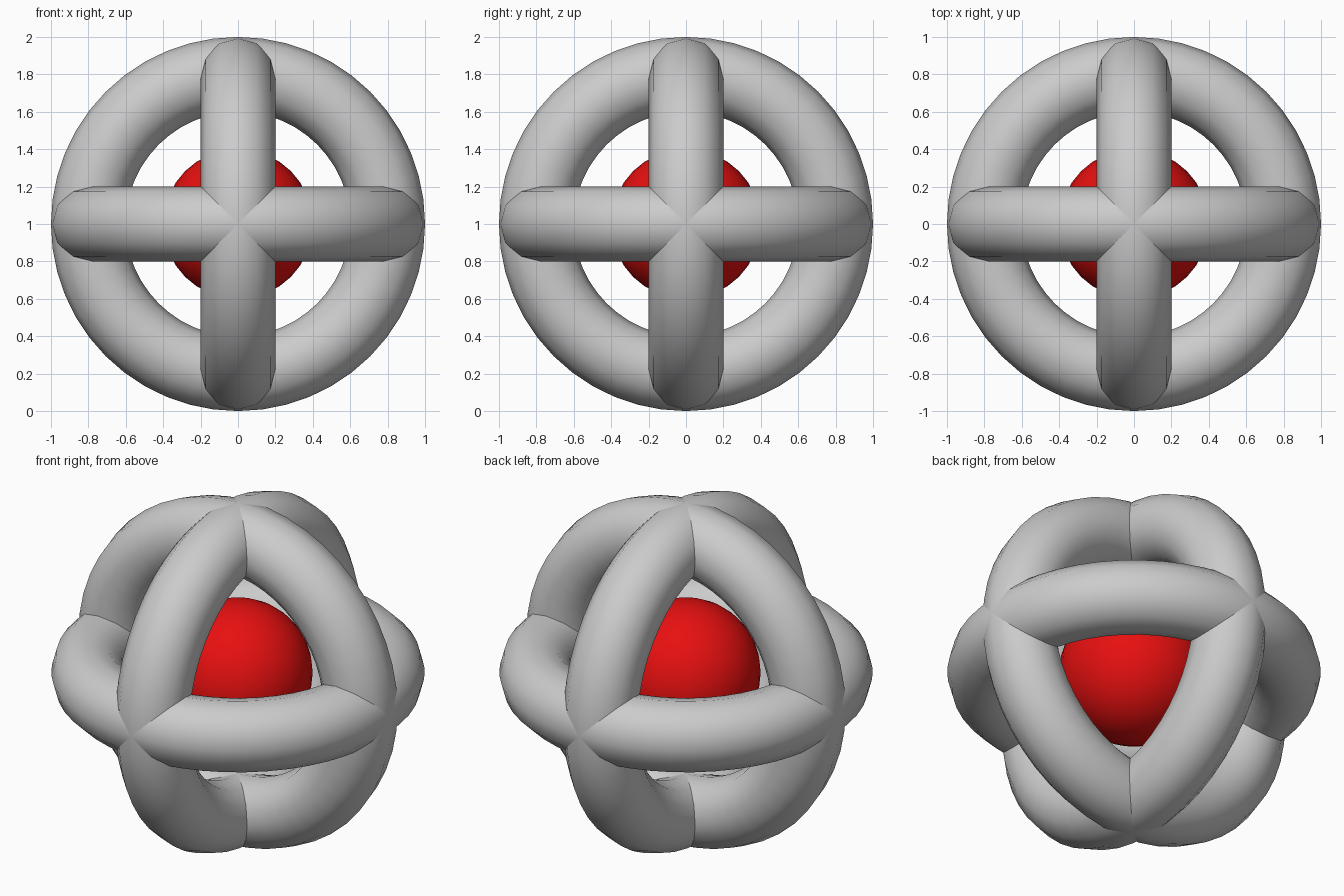
import bpy
from math import pi

if "Cube" in bpy.data.objects:
    bpy.data.objects.remove(bpy.data.objects["Cube"])

CENTRE = (0, 0, 1)

# Three interlocking rings, one per axis plane
for name, rot in (("ring_horizontal", (0, 0, 0)),
                  ("ring_front", (pi / 2, 0, 0)),
                  ("ring_side", (0, pi / 2, 0))):
    bpy.ops.mesh.primitive_torus_add(major_segments=48, minor_segments=12,
                                     major_radius=0.8, minor_radius=0.2,
                                     location=CENTRE, rotation=rot)
    bpy.context.object.name = name
    bpy.ops.object.shade_smooth()

# Red core ball
bpy.ops.mesh.primitive_uv_sphere_add(segments=32, ring_count=16,
                                     radius=0.4, location=CENTRE)
core = bpy.context.object
core.name = "core_ball"
bpy.ops.object.shade_smooth()
red = bpy.data.materials.new("red")
red.diffuse_color = (0.8, 0.005, 0.005, 1)
red.use_nodes = True
red.node_tree.nodes["Principled BSDF"].inputs["Base Color"].default_value = red.diffuse_color
core.data.materials.append(red)
